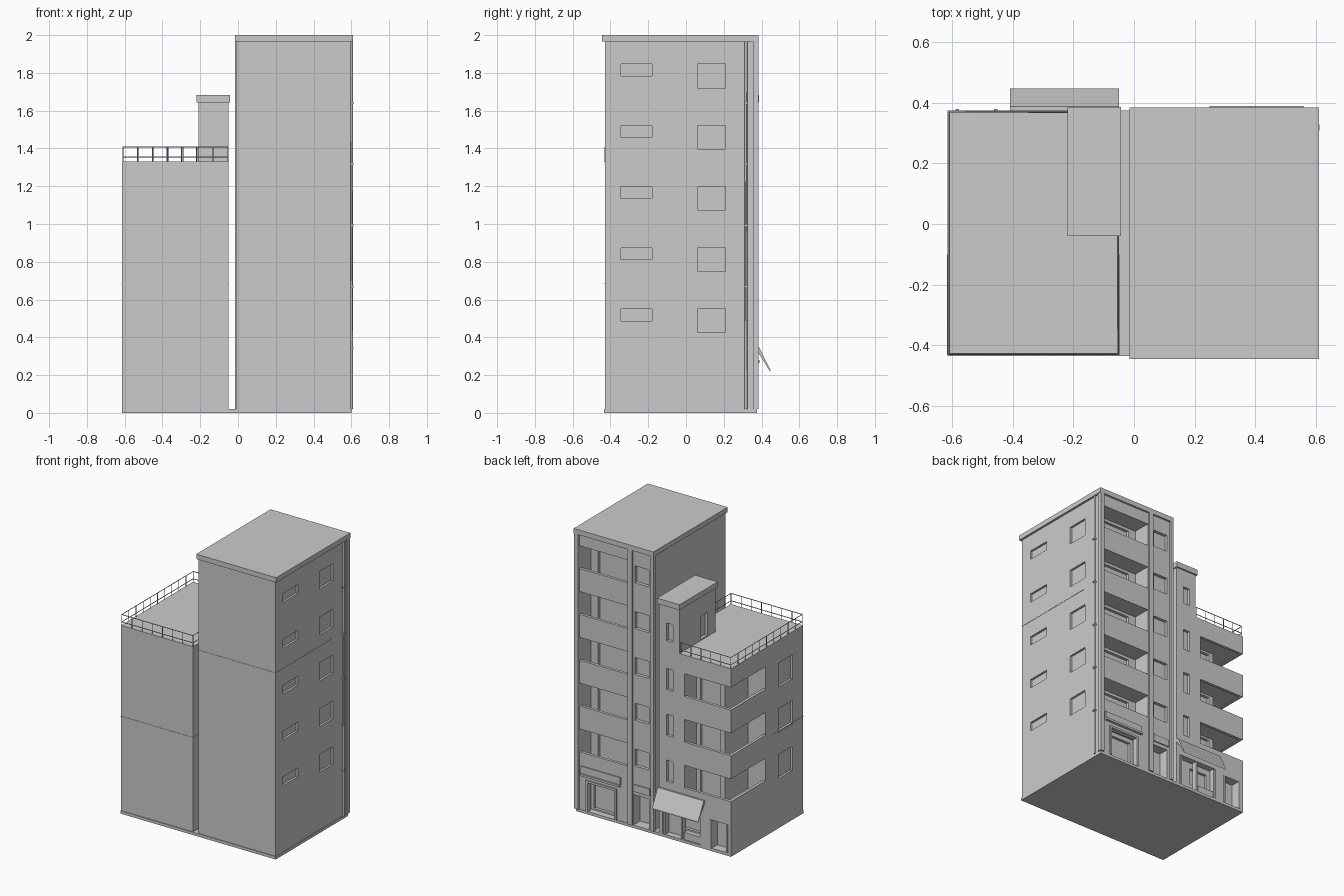
import bpy
import bmesh
from mathutils import Vector

if "Cube" in bpy.data.objects:
    bpy.data.objects.remove(bpy.data.objects["Cube"], do_unlink=True)

grey = bpy.data.materials.new("plain grey")
grey.use_nodes = True
grey.diffuse_color = (0.6, 0.6, 0.6, 1)
grey.node_tree.nodes["Principled BSDF"].inputs["Base Color"].default_value = (0.6, 0.6, 0.6, 1)

PITCH = 0.324          # storey height


def add_object(name, data):
    obj = bpy.data.objects.new(name, data)
    data.materials.append(grey)
    bpy.context.collection.objects.link(obj)
    return obj


def boxes(name, items):
    """One mesh made of boxes, each given as x, y and z ranges."""
    bm = bmesh.new()
    for spans in items:
        low = Vector([min(s) for s in spans])
        high = Vector([max(s) for s in spans])
        verts = bmesh.ops.create_cube(bm, size=1)["verts"]
        for v in verts:
            v.co = (low + high) / 2 + v.co * (high - low)
    mesh = bpy.data.meshes.new(name)
    bm.to_mesh(mesh)
    bm.free()
    return add_object(name, mesh)


def carve(obj, items):
    """Cut boxes out of an object and drop the cutter."""
    cutter = boxes("cutter", items)
    cutter.hide_render = True
    mod = obj.modifiers.new("openings", "BOOLEAN")
    mod.object = cutter
    mod.operation = "DIFFERENCE"
    mod.solver = "EXACT"
    mod.use_self = True
    graph = bpy.context.evaluated_depsgraph_get()
    mesh = bpy.data.meshes.new_from_object(obj.evaluated_get(graph))
    obj.modifiers.clear()
    obj.data = mesh
    bpy.data.objects.remove(cutter, do_unlink=True)


def tube(name, paths, radius):
    curve = bpy.data.curves.new(name, "CURVE")
    curve.dimensions = "3D"
    curve.bevel_depth = radius
    curve.bevel_resolution = 0
    curve.use_fill_caps = True
    for path in paths:
        spline = curve.splines.new("POLY")
        spline.points.add(len(path) - 1)
        for point, co in zip(spline.points, path):
            point.co = (*co, 1)
    return add_object(name, curve)


# Ground slab
boxes("ground_slab", [((-0.615, 0.6), (-0.435, 0.375), (0, 0.02))])

# Tall block with side windows, balconies and back windows
tower = boxes("tower", [((-0.008, 0.595), (-0.43, 0.372), (0.02, 1.97))])
side, back = (0.58, 0.7), 0.5
cuts = []
for floor in range(5):
    z = floor * PITCH
    cuts += [
        (side, (-0.345, -0.18), (z + 0.487, z + 0.55)),
        (side, (0.06, 0.21), (z + 0.425, z + 0.55)),
        ((0.03, 0.14), (0.35, back), (z + 0.44, z + 0.56)),
        # balcony room, opening above its parapet, glazed door
        ((0.19, 0.575), (0.24, 0.352), (z + 0.29 + 0.02, z + 0.59)),
        ((0.192, 0.573), (0.3, back), (z + 0.425, z + 0.586)),
        ((0.25, 0.52), (0.22, 0.28), (z + 0.32, z + 0.57)),
    ]
# shop entrance and street door
cuts += [((0.28, 0.52), (0.33, back), (0, 0.23)),
         ((0.31, 0.49), (0.31, 0.34), (0.03, 0.2)),
         ((0.03, 0.15), (0.3, back), (0, 0.235))]
carve(tower, cuts)

boxes("tower_parapet", [((-0.015, 0.61), (-0.445, 0.385), (1.965, 2))])
boxes("tower_piers", [((x0, x1), (0.355, 0.385), (0.02, 1.97))
                      for x0, x1 in ((0.575, 0.606), (0.155, 0.19), (-0.015, 0.008))])
boxes("tower_band", [((-0.01, 0.597), (-0.432, 0.2), (1.313, 1.318))])

# Shop fascia and frame, sign over the street door
boxes("shop_fascia", [((0.25, 0.56), (0.36, 0.39), (0.265, 0.28)),
                      ((0.25, 0.56), (0.36, 0.38), (0.28, 0.33))])
boxes("shop_frame", [((0.28, 0.295), (0.34, 0.38), (0.02, 0.24)),
                     ((0.505, 0.52), (0.34, 0.38), (0.02, 0.24)),
                     ((0.28, 0.52), (0.34, 0.38), (0.225, 0.24))])
boxes("street_door_sign", [((0.02, 0.15), (0.36, 0.38), (0.26, 0.31))])

# Drain pipe on the tall block
tube("drain_pipe", [[(0.602, 0.318, 0.02), (0.602, 0.318, 1.965)]], 0.007)
boxes("pipe_brackets", [((0.59, 0.612), (0.308, 0.328), (z, z + 0.01))
                        for z in [0.34 + i * PITCH for i in range(5)]])

# Low block with corner balconies
low_block = boxes("low_block", [((-0.615, -0.05), (-0.43, 0.375), (0.02, 1.33))])
cuts = []
for floor in range(3):
    z = floor * PITCH
    room, opening = (z + 0.26, z + 0.555), (z + 0.39, z + 0.55)
    if floor == 0:
        room = (0.3, room[1])
    cuts += [
        ((-0.7, -0.6), (-0.31, -0.155), (z + 0.35, z + 0.52)),
        ((-0.16, -0.11), (0.355, back), (z + 0.4, z + 0.55)),
        # the two arms of the room behind the parapet
        ((-0.595, -0.25), (0.24, 0.355), room),
        ((-0.595, -0.475), (-0.015, 0.3), room),
        # the open corner above the parapet
        ((-0.7, -0.252), (0.3, back), opening),
        ((-0.7, -0.55), (-0.013, 0.4), opening),
        ((-0.44, -0.28), (0.22, 0.28), (z + 0.31, z + 0.54)),
    ]
# shop front and corner door
cuts += [((-0.38, -0.08), (0.33, back), (0, 0.24)),
         ((-0.34, -0.2), (0.31, 0.35), (0.08, 0.2)),
         ((-0.59, -0.45), (0.31, back), (0, 0.22))]
carve(low_block, cuts)
boxes("low_block_band", [((-0.617, -0.048), (-0.432, -0.1), (0.683, 0.688))])

# Shop counter and posts below the awning
boxes("shop_counter", [((-0.37, -0.24), (0.32, 0.365), (0.02, 0.07))])
boxes("shop_posts", [((x, x + 0.012), (0.335, 0.37), (0.02, 0.24))
                     for x in (-0.38, -0.23, -0.1)])
boxes("corner_door_frame", [((x, x + 0.012), (0.31, 0.38), (0.02, 0.22))
                            for x in (-0.59, -0.462)])

# Sloping awning: a triangular profile drawn along x
bm = bmesh.new()
profile = [(0.375, 0.345), (0.388, 0.345), (0.448, 0.225), (0.448, 0.215), (0.375, 0.33)]
face = bm.faces.new([bm.verts.new((-0.41, y, z)) for y, z in profile])
new = bmesh.ops.extrude_face_region(bm, geom=[face])["geom"]
bmesh.ops.translate(bm, vec=(0.36, 0, 0), verts=[g for g in new if isinstance(g, bmesh.types.BMVert)])
bmesh.ops.recalc_face_normals(bm, faces=bm.faces)
awning_mesh = bpy.data.meshes.new("awning")
bm.to_mesh(awning_mesh)
bm.free()
add_object("awning", awning_mesh)

# Roof stair house
stair_house = boxes("stair_house", [((-0.21, -0.05), (-0.03, 0.375), (1.32, 1.65))])
carve(stair_house, [((-0.16, -0.11), (0.355, back), (1.395, 1.52)),
                    ((-0.3, -0.19), (0.06, 0.14), (1.34, 1.5))])
boxes("stair_house_cap", [((-0.22, -0.043), (-0.04, 0.386), (1.643, 1.682))])

# Roof railing: two rails and evenly spaced posts
corners = [Vector(c) for c in ((-0.22, 0.37, 0), (-0.61, 0.37, 0), (-0.61, -0.428, 0),
                               (-0.053, -0.428, 0), (-0.053, -0.04, 0))]
tube("railing_rails", [[c + Vector((0, 0, z)) for c in corners] for z in (1.355, 1.407)], 0.003)
posts = []
for a, b in zip(corners, corners[1:]):
    count = round((b - a).length / 0.08)
    for i in range(count + 1):
        foot = a.lerp(b, i / count)
        posts.append([foot + Vector((0, 0, 1.325)), foot + Vector((0, 0, 1.407))])
tube("railing_posts", posts, 0.0025)
